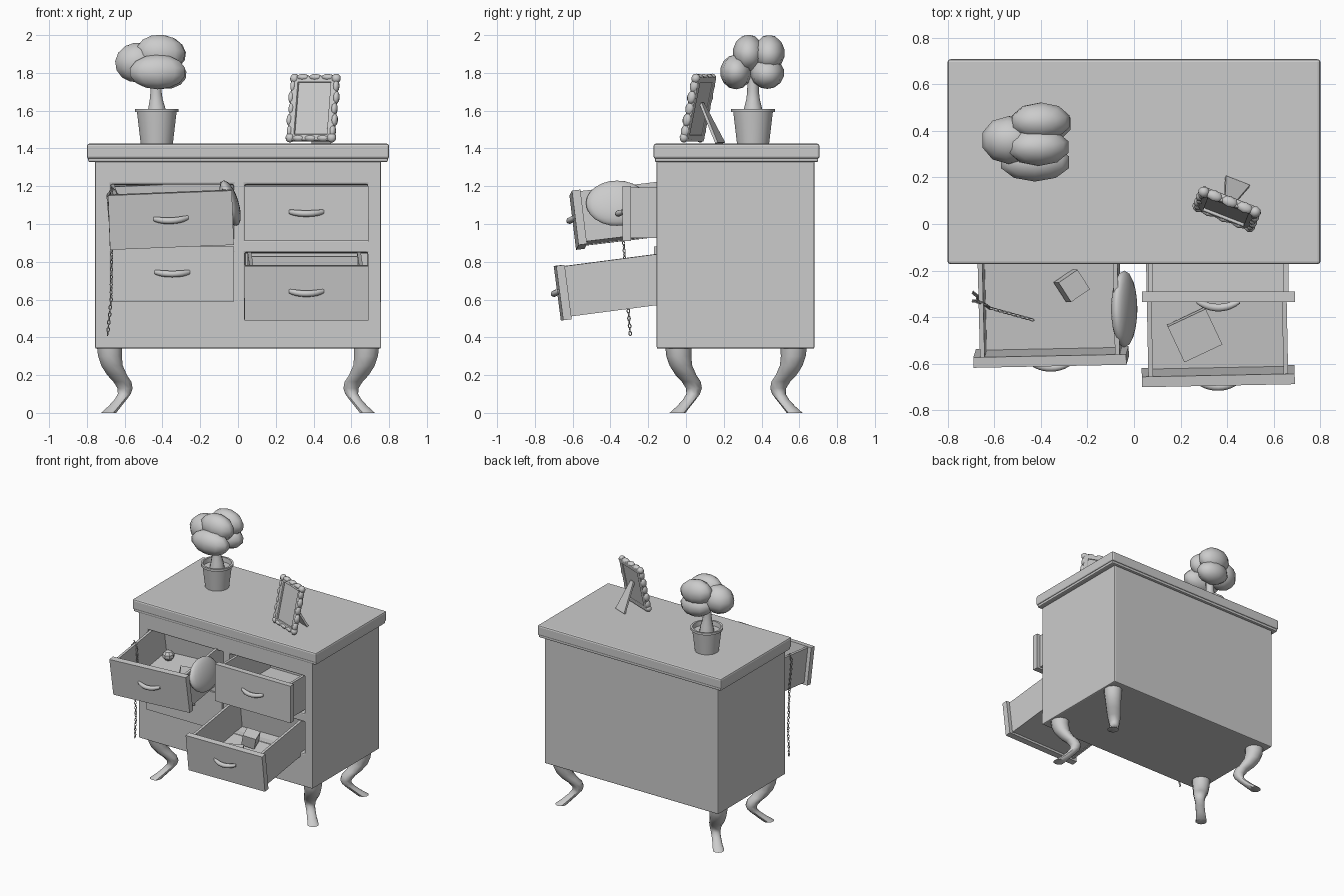
import bpy, bmesh, math
from mathutils import Matrix, Vector, Euler

if "Cube" in bpy.data.objects:
    bpy.data.objects.remove(bpy.data.objects["Cube"])

def make(name, bm, mat=None, smooth=None):
    bmesh.ops.recalc_face_normals(bm, faces=bm.faces)
    me = bpy.data.meshes.new(name)
    bm.to_mesh(me)
    bm.free()
    ob = bpy.data.objects.new(name, me)
    bpy.context.collection.objects.link(ob)
    if mat is not None:
        ob.matrix_world = mat
    if smooth:
        me.shade_smooth()
        me.set_sharp_from_angle(angle=smooth)
    return ob

def add_box(bm, x, y, z, rot=(0, 0, 0)):
    # box from (low, high) pairs
    c = Vector((sum(x), sum(y), sum(z))) / 2
    s = (x[1] - x[0], y[1] - y[0], z[1] - z[0])
    m = Matrix.LocRotScale(c, Euler(rot), Vector(s))
    bmesh.ops.create_cube(bm, size=1, matrix=m)

def add_ball(bm, loc, rad, rot=(0, 0, 0), u=12, v=8):
    m = Matrix.LocRotScale(Vector(loc), Euler(rot), Vector(rad))
    bmesh.ops.create_uvsphere(bm, u_segments=u, v_segments=v, radius=1, matrix=m)

def boxes(name, items, mat=None, bevel=0):
    bm = bmesh.new()
    for it in items:
        add_box(bm, *it)
    ob = make(name, bm, mat)
    if bevel:
        b = ob.modifiers.new("bevel", 'BEVEL')
        b.width, b.segments = bevel, 2
    return ob

def loft(name, stations, axis='z', sides=12, mat=None, smooth=0.8):
    # rings of radius r at each (x, y, z, r), stacked along one axis
    bm, rings = bmesh.new(), []
    for x, y, z, r in stations:
        ring = []
        for i in range(sides):
            a = 2 * math.pi * (i + .5) / sides
            c, s = r * math.cos(a), r * math.sin(a)
            ring.append(bm.verts.new((x + c, y + s, z) if axis == 'z' else (x, y + c, z + s)))
        rings.append(ring)
    for a, b in zip(rings, rings[1:]):
        for i in range(sides):
            j = (i + 1) % sides
            bm.faces.new((a[i], a[j], b[j], b[i]))
    bm.faces.new(rings[0])
    bm.faces.new(rings[-1])
    return make(name, bm, mat, smooth)

# cabinet body with four drawer openings, and top slab
body = boxes("cabinet_body", [((-.757, .757), (-.155, .68), (.34, 1.34))])
holes = [((x - .325, x + .325), (-.3, .55), z) for x in (-.348, .362) for z in ((.6, .85), (.915, 1.21))]
cutter = boxes("opening_cutter", holes)
cutter.hide_render = True
cutter.hide_set(True)
cut = body.modifiers.new("openings", 'BOOLEAN')
cut.operation, cut.object, cut.solver = 'DIFFERENCE', cutter, 'EXACT'
bev = body.modifiers.new("bevel", 'BEVEL')
bev.width, bev.segments, bev.limit_method = .008, 2, 'ANGLE'
boxes("top_slab", [((-.8, .8), (-.172, .707), (1.345, 1.425))], bevel=.012)
boxes("slab_moulding", [((-.793, .793), (-.165, .7), (1.328, 1.36))], bevel=.008)

# curved legs
leg = [(-.68, .35, .07), (-.678, .3, .066), (-.667, .25, .06), (-.64, .2, .055), (-.612, .165, .05),
       (-.598, .13, .042), (-.602, .1, .036), (-.622, .07, .034), (-.652, .035, .036), (-.685, 0, .042)]
for sx in (1, -1):
    for back in (0, 1):
        st = [(x * sx, .53 - (x + .64) if back else x + .64, z, r) for x, z, r in leg]
        loft(("back" if back else "front") + ("_left_leg" if sx > 0 else "_right_leg"), st, sides=10)

# drawers: local origin at the middle of the outer front face
def drawer(name, loc, rot=(0, 0, 0), length=.6):
    m = Matrix.LocRotScale(Vector(loc), Euler(rot), None)
    end = .045 + length
    boxes(name, [((-.328, .328), (0, .045), (-.145, .145)),
                 ((-.3, -.28), (.04, end), (-.13, .138)),
                 ((.28, .3), (.04, end), (-.13, .138)),
                 ((-.285, .285), (.04, end), (-.125, -.108)),
                 ((-.285, .285), (end - .02, end), (-.12, .115))], m)
    ts = [i / 5 - 1 for i in range(11)]
    loft(name + "_handle", [(.093 * t, .004 - .028 * (1 - t * t), .01 * t * t, .011 + .006 * (1 - t ** 4))
                            for t in ts], 'x', 10, m)

drawer("upper_left_drawer", (-.355, -.593, 1.02), (.12, -.04, .02))
drawer("upper_right_drawer", (.362, -.335, 1.055))
drawer("lower_left_drawer", (-.348, -.17, .735))
drawer("lower_right_drawer", (.362, -.675, .634), (.13, 0, .02))

# things inside the drawers
boxes("small_box", [((-.317, -.217), (-.315, -.215), (.955, 1.045), (.15, .2, .6))])
boxes("flat_box", [((.17, .35), (-.56, -.39), (.57, .64), (.13, 0, .44))])
boxes("inner_box", [((.23, .33), (-.29, -.19), (.6, .69), (.2, .2, .3))])
bm = bmesh.new()
add_ball(bm, (-.55, -.08, 1.015), (.045, .045, .04), u=8, v=5)
make("small_ball", bm)
bm = bmesh.new()
add_ball(bm, (-.042, -.365, 1.11), (.045, .165, .125), (0, -.3, 0), 20, 12)
make("soft_pouch", bm, smooth=3)

# chain hanging over the side of the upper left drawer
path = [Vector(p) for p in ((-.44, -.41, .97), (-.53, -.385, .975), (-.62, -.36, .99), (-.64, -.345, 1.16),
                            (-.665, -.335, 1.19), (-.69, -.33, 1.15), (-.668, -.33, .9),
                            (-.672, -.31, .6), (-.69, -.295, .415))]
bm, n, pitch, carry = bmesh.new(), 0, .02, 0
for a, b in zip(path, path[1:]):
    d = b - a
    while carry < d.length:
        m = (Matrix.Translation(a + d.normalized() * carry) @ d.to_track_quat('Z', 'Y').to_matrix().to_4x4()
             @ Matrix.Rotation(math.pi / 4 + n * math.pi / 2, 4, 'Z'))
        grid = []
        for i in range(10):
            t = i * math.pi / 5
            grid.append([bm.verts.new(m @ Vector(((.007 + .003 * math.cos(k)) * math.cos(t), .003 * math.sin(k),
                                                  (.012 + .003 * math.cos(k)) * math.sin(t))))
                         for k in (0, math.pi / 2, math.pi, 3 * math.pi / 2)])
        for i in range(10):
            p, q = grid[i], grid[(i + 1) % 10]
            for k in range(4):
                bm.faces.new((p[k], p[(k + 1) % 4], q[(k + 1) % 4], q[k]))
        n += 1
        carry += pitch
    carry -= d.length
make("chain", bm, smooth=3)

# potted plant
px, py = -.43, .355
loft("plant_pot", [(px, py, z, r) for z, r in ((1.424, .086), (1.592, .106), (1.592, .117), (1.61, .117),
                                                (1.61, .102), (1.575, .098))], sides=20, smooth=.6)
loft("plant_trunk", [(px + dx, py, z, r) for dx, z, r in ((0, 1.57, .055), (0, 1.62, .046), (-.003, 1.66, .036),
                                                          (-.004, 1.7, .031), (0, 1.78, .03))], sides=10)
bm = bmesh.new()
for loc, rad, rot in (((-.535, .36, 1.855), (.122, .105, .105), (0, -.15, 0)),
                      ((-.41, .33, 1.905), (.137, .083, .097), (0, .1, 0)),
                      ((-.4, .44, 1.905), (.132, .083, .095), (0, .15, 0)),
                      ((-.425, .265, 1.805), (.157, .085, .092), (0, 0, 0)),
                      ((-.395, .43, 1.80), (.13, .09, .085), (0, .1, 0))):
    add_ball(bm, loc, rad, rot, 10, 7)
make("plant_foliage", bm, smooth=3)

# ornate picture frame leaning on a strut
stand = Matrix.Translation((.385, .03, 1.427)) @ Matrix.Rotation(-.37, 4, 'Z')
lean = stand @ Matrix.Rotation(-.21, 4, 'X')
boxes("picture_panel", [((-.105, .105), (-.004, .012), (.03, .345))], lean)
boxes("picture_frame", [((s * .11 - .018, s * .11 + .018), (-.018, .018), (.012, .36)) for s in (1, -1)]
      + [((-.12, .12), (-.018, .018), (z - .017, z + .017)) for z in (.03, .345)], lean, .006)
bm = bmesh.new()
for s in (1, -1):
    for i in range(5):
        big = .006 * (i % 2)
        add_ball(bm, (s * (.122 + big), -.004, .065 + i * .061), (.016, .024, .034), u=8, v=6)
    for z in (.03, .35):
        add_ball(bm, (s * .118, -.004, z), (.026, .025, .026), u=8, v=6)
for x in (-.07, 0, .07):
    for z in (.026, .356):
        add_ball(bm, (x, -.004, z), (.038, .024, .018), u=8, v=6)
make("frame_ornament", bm, lean, 3)
bm = bmesh.new()
ends = [[bm.verts.new(p) for p in ((-w, y, z), (w, y, z), (w, y + .014, z + .005), (-w, y + .014, z + .005))]
        for w, y, z in ((.018, .05, .21), (.055, .155, 0))]
for i in range(4):
    j = (i + 1) % 4
    bm.faces.new((ends[0][i], ends[0][j], ends[1][j], ends[1][i]))
bm.faces.new(ends[0])
bm.faces.new(ends[1])
make("frame_strut", bm, stand)
